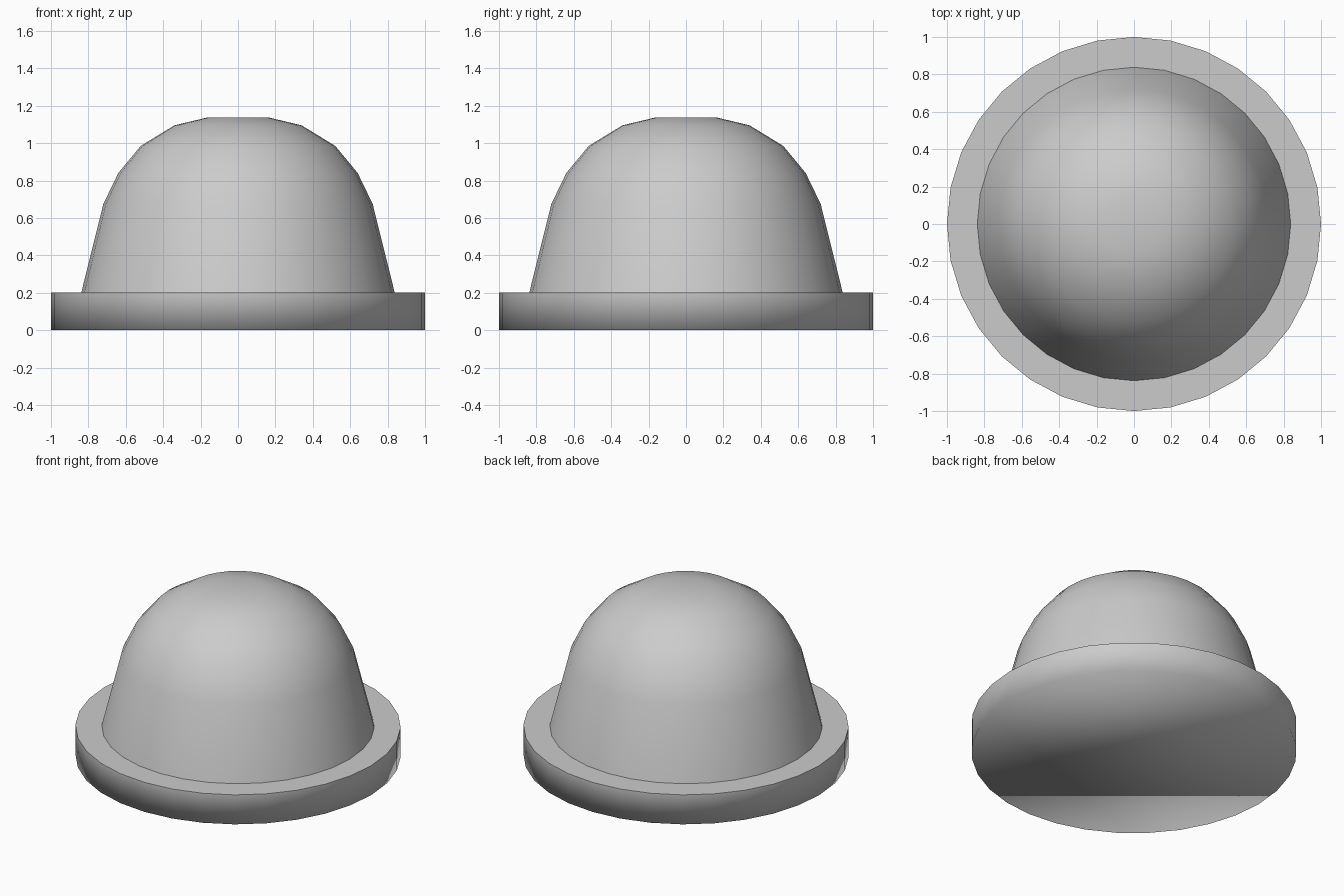
import bpy, bmesh, math

if "Cube" in bpy.data.objects:
    bpy.data.objects.remove(bpy.data.objects["Cube"])

SIDES = 32
# Half profile (radius, height) from the base edge up to the flat crown
PROFILE = [(1.0, 0.0), (1.0, 0.2), (0.838, 0.2), (0.72, 0.675), (0.64, 0.84),
           (0.52, 0.985), (0.34, 1.095), (0.16, 1.138)]
SHARP_RINGS = {1, 2}  # flange top edge and foot of the dome


def lathe(name, profile, sharp_rings):
    bm = bmesh.new()
    rings = []
    for r, z in profile:
        rings.append([bm.verts.new((r * math.cos(2 * math.pi * i / SIDES),
                                    r * math.sin(2 * math.pi * i / SIDES), z))
                      for i in range(SIDES)])
    for low, high in zip(rings, rings[1:]):
        for i in range(SIDES):
            j = (i + 1) % SIDES
            bm.faces.new((low[i], low[j], high[j], high[i]))
    # underside and crown caps
    bm.faces.new(rings[0][::-1])
    bm.faces.new(rings[-1])
    for f in bm.faces:
        f.smooth = True
    for k in sharp_rings:
        for i in range(SIDES):
            bm.edges.get((rings[k][i], rings[k][(i + 1) % SIDES])).smooth = False
    mesh = bpy.data.meshes.new(name)
    bm.to_mesh(mesh)
    bm.free()
    obj = bpy.data.objects.new(name, mesh)
    bpy.context.collection.objects.link(obj)
    return obj


# Flanged dome button
lathe("flanged_dome", PROFILE, SHARP_RINGS)
